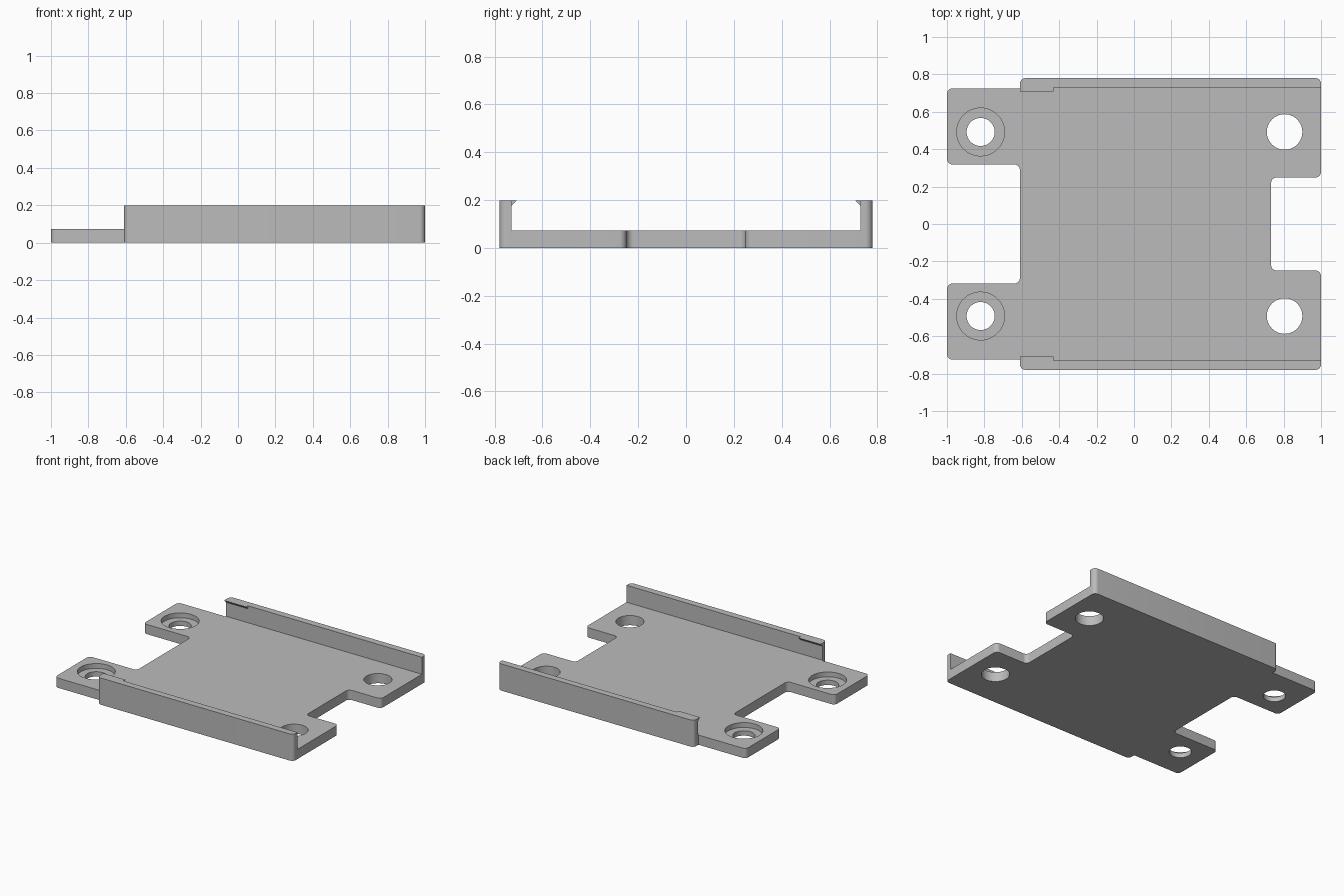
import bpy
import bmesh
import math
from mathutils import Vector

cube = bpy.data.objects.get("Cube")
if cube:
    bpy.data.objects.remove(cube, do_unlink=True)

THICK, TOP = 0.072, 0.198
X0, X1 = -0.61, 1.0          # extent of the side walls
OUT, IN = 0.78, 0.73         # outer and inner wall faces
R = 0.03                     # corner rounding

grey = bpy.data.materials.new("plain grey")
grey.use_nodes = True
colour = (0.5, 0.5, 0.5, 1)
grey.diffuse_color = colour
grey.node_tree.nodes["Principled BSDF"].inputs["Base Color"].default_value = colour


def rounded(corners, steps=8):
    """Replace each (x, y, radius) right-angle corner with an arc."""
    pts = []
    for i, (x, y, r) in enumerate(corners):
        p = Vector((x, y))
        if r == 0:
            pts.append(p)
            continue
        a = (Vector(corners[i - 1][:2]) - p).normalized()
        b = (Vector(corners[(i + 1) % len(corners)][:2]) - p).normalized()
        for k in range(steps + 1):
            t = k / steps * math.pi / 2
            pts.append(p + a * r * (1 - math.sin(t)) + b * r * (1 - math.cos(t)))
    return pts


def prism(name, points, offset):
    """Extrude a closed ring of 3D points along an offset."""
    bm = bmesh.new()
    face = bm.faces.new([bm.verts.new(p) for p in points])
    ext = bmesh.ops.extrude_face_region(bm, geom=[face], use_keep_orig=True)
    moved = [v for v in ext["geom"] if isinstance(v, bmesh.types.BMVert)]
    bmesh.ops.translate(bm, verts=moved, vec=offset)
    bmesh.ops.recalc_face_normals(bm, faces=bm.faces)
    mesh = bpy.data.meshes.new(name)
    bm.to_mesh(mesh)
    bm.free()
    mesh.materials.append(grey)
    obj = bpy.data.objects.new(name, mesh)
    bpy.context.collection.objects.link(obj)
    return obj


def select(obj):
    bpy.ops.object.select_all(action="DESELECT")
    obj.select_set(True)
    bpy.context.view_layer.objects.active = obj


def smooth(obj):
    select(obj)
    bpy.ops.object.shade_smooth_by_angle(angle=math.radians(30))


def drill(target, x, y, radius, bottom):
    """Cut a round hole from above down to the given height."""
    ring = [(x + radius * math.cos(a), y + radius * math.sin(a), bottom)
            for a in (math.tau * k / 48 for k in range(48))]
    cutter = prism("hole_cutter", ring, (0, 0, 0.3))
    cutter.hide_render = True
    select(target)
    mod = target.modifiers.new("hole", "BOOLEAN")
    mod.operation, mod.solver, mod.object = "DIFFERENCE", "EXACT", cutter
    bpy.ops.object.modifier_apply(modifier=mod.name)
    bpy.data.objects.remove(cutter, do_unlink=True)


# Base plate with four tabs, including the footprint of the walls
half = [(X0, 0.318, R), (-1, 0.318, R), (-1, 0.725, R), (X0, 0.725, 0),
        (X0, OUT, R), (X1, OUT, R), (X1, 0.249, R), (0.733, 0.249, R)]
outline = half + [(x, -y, r) for x, y, r in reversed(half)]
plate = prism("base_plate", [(p.x, p.y, 0) for p in rounded(outline)], (0, 0, THICK))

# Counterbored holes on one end, plain holes on the other
for side in (1, -1):
    y = side * 0.492
    drill(plate, -0.82, y, 0.128, 0.036)
    drill(plate, -0.82, y, 0.075, -0.1)
    drill(plate, 0.805, y, 0.095, -0.1)
smooth(plate)

# Side walls, each with a short chamfered retaining lip
for side, label in ((1, "back"), (-1, "front")):
    foot = rounded([(X0, IN, 0), (X0, OUT, R), (X1, OUT, R), (X1, IN, 0)])
    wall = prism(label + "_wall", [(p.x, side * p.y, THICK) for p in foot],
                 (0, 0, TOP - THICK))
    smooth(wall)
    lip = [(IN, TOP - 0.022), (IN, TOP), (IN - 0.022, TOP)]
    prism(label + "_lip", [(X0, side * y, z) for y, z in lip], (0.18, 0, 0))
